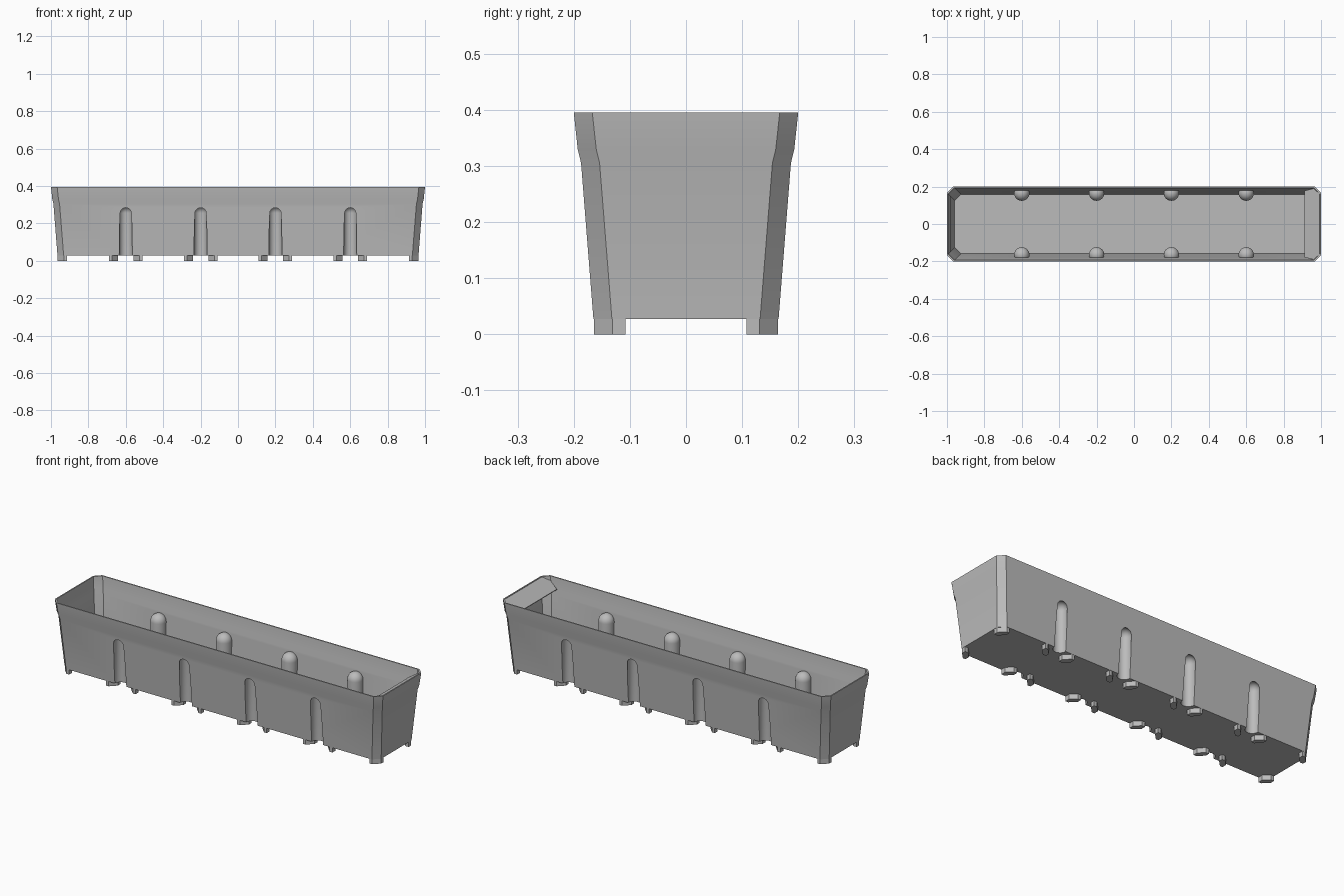
import bpy, bmesh, math
from mathutils import Matrix

old = bpy.data.objects.get("Cube")
if old:
    bpy.data.objects.remove(old, do_unlink=True)

grey = bpy.data.materials.new("plain grey")
grey.use_nodes = True
grey.diffuse_color = (0.5, 0.5, 0.5, 1)
grey.node_tree.nodes["Principled BSDF"].inputs["Base Color"].default_value = (0.5, 0.5, 0.5, 1)


def make_object(name, bm):
    bmesh.ops.recalc_face_normals(bm, faces=bm.faces)
    mesh = bpy.data.meshes.new(name)
    bm.to_mesh(mesh)
    bm.free()
    mesh.materials.append(grey)
    obj = bpy.data.objects.new(name, mesh)
    bpy.context.collection.objects.link(obj)
    return obj


def ring_points(inset, chamfer=0.033):
    """Long rectangle with cut corners, shrunk evenly by the inset."""
    x, y, c = 1 - inset, 0.2 - inset, chamfer
    quarter = [(x, y - c), (x - c, y)]
    half = quarter + [(-a, b) for a, b in reversed(quarter)]
    return half + [(-a, -b) for a, b in half]


def loft(name, levels):
    """Closed solid through rings given as (inset, height)."""
    bm = bmesh.new()
    rings = [[bm.verts.new((x, y, z)) for x, y in ring_points(i)] for i, z in levels]
    for low, high in zip(rings, rings[1:]):
        for k in range(8):
            n = (k + 1) % 8
            bm.faces.new((low[k], low[n], high[n], high[k]))
    bm.faces.new(rings[0])
    bm.faces.new(rings[-1])
    return make_object(name, bm)


def prism(bm, points, z0, z1):
    low = [bm.verts.new((x, y, z0)) for x, y in points]
    high = [bm.verts.new((x, y, z1)) for x, y in points]
    for k in range(len(points)):
        n = (k + 1) % len(points)
        bm.faces.new((low[k], low[n], high[n], high[k]))
    bm.faces.new(low)
    bm.faces.new(high)


RIB_X = [-0.6, -0.2, 0.2, 0.6]


def round_posts(name, radius, bottom, centre):
    """Upright posts with domed tops along both long walls."""
    bm = bmesh.new()
    seg = 32
    profile = [(radius, bottom)]
    profile += [(radius * math.cos(a * math.pi / 16), centre + radius * math.sin(a * math.pi / 16))
                for a in range(8)]
    for px in RIB_X:
        for py in (-0.165, 0.165):
            rings = []
            for r, z in profile:
                rings.append([bm.verts.new((px + r * math.cos(k * math.tau / seg),
                                            py + r * math.sin(k * math.tau / seg), z))
                              for k in range(seg)])
            tip = bm.verts.new((px, py, centre + radius))
            for low, high in zip(rings, rings[1:]):
                for k in range(seg):
                    n = (k + 1) % seg
                    bm.faces.new((low[k], low[n], high[n], high[k]))
            for k in range(seg):
                bm.faces.new((rings[-1][k], rings[-1][(k + 1) % seg], tip))
            bm.faces.new(rings[0])
    return make_object(name, bm)


def subtract(target, cutter):
    """Cut one object from another and keep only the result."""
    mod = target.modifiers.new("cut", 'BOOLEAN')
    mod.operation = 'DIFFERENCE'
    mod.solver = 'EXACT'
    mod.object = cutter
    graph = bpy.context.evaluated_depsgraph_get()
    graph.update()
    result = bpy.data.meshes.new_from_object(target.evaluated_get(graph))
    target.modifiers.clear()
    target.data = result
    bpy.data.objects.remove(cutter, do_unlink=True)


# Thin trough with a flared lip and domed grooves pressed into the long walls
trough = loft("trough", [(0.035, 0.027), (0.013, 0.305), (0.007, 0.33), (0, 0.395)])
cavity = loft("cavity", [(0.041, 0.036), (0.019, 0.305), (0.013, 0.33), (0.006, 0.4)])
subtract(cavity, round_posts("rib_bumps", 0.041, 0.01, 0.255))
subtract(trough, cavity)
subtract(trough, round_posts("rib_grooves", 0.035, 0.0, 0.255))

# Feet at the four corners
corner = [(0.915, 0.164), (0.931, 0.164), (0.964, 0.131), (0.964, 0.108),
          (0.945, 0.108), (0.915, 0.138)]
bm = bmesh.new()
for sx in (-1, 1):
    for sy in (-1, 1):
        prism(bm, [(x * sx, y * sy) for x, y in corner], 0, 0.028)
corner_feet = make_object("corner_feet", bm)

# Pairs of feet on either side of each groove, sharing the corner outline
bm = bmesh.new()
for px in RIB_X:
    for sx in (-1, 1):
        for sy in (-1, 1):
            prism(bm, [(px + sx * (1.005 - x), y * sy) for x, y in corner], 0, 0.028)
groove_feet = make_object("groove_feet", bm)

# Sloped flap inside the left end of the rim
half = [(0.992, 0.165), (0.962, 0.19), (0.912, 0.178)]
bm = bmesh.new()
prism(bm, half + [(x, -y) for x, y in reversed(half)], -0.004, 0)
for v in bm.verts:
    v.co.z += 0.393 - (0.992 - v.co.x) * 0.65
end_flap = make_object("end_flap", bm)

# Smooth grooves and lip, crisp corners
bpy.ops.object.select_all(action='DESELECT')
trough.select_set(True)
bpy.context.view_layer.objects.active = trough
bpy.ops.object.shade_smooth_by_angle(angle=math.radians(25))
